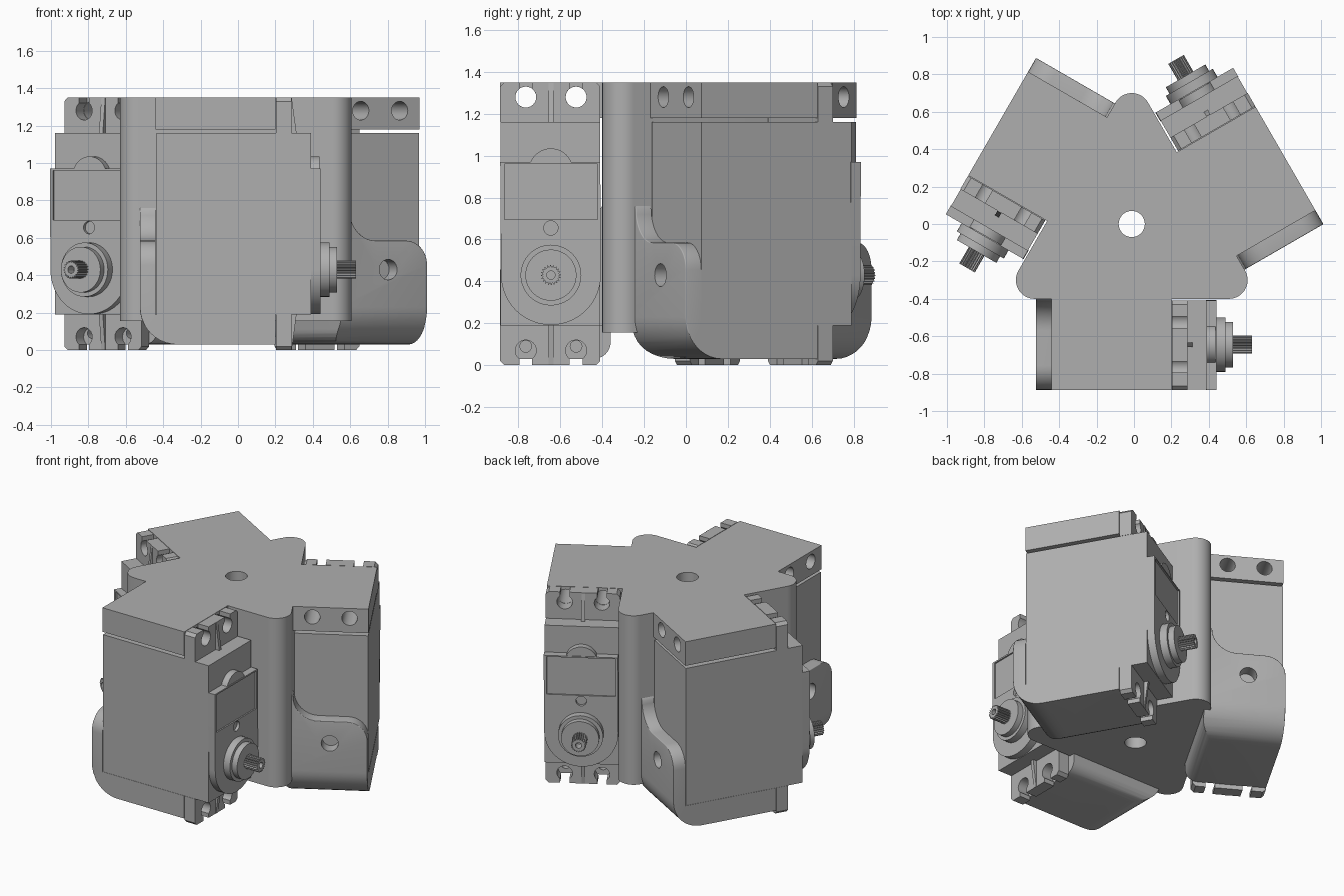
import bpy, bmesh
from math import sin, cos, radians, pi
from mathutils import Matrix

cube = bpy.data.objects.get("Cube")
if cube:
    bpy.data.objects.remove(cube, do_unlink=True)

grey = bpy.data.materials.new("mid grey")
grey.use_nodes = True
colour = (0.43, 0.43, 0.43, 1)
grey.diffuse_color = colour
grey.node_tree.nodes["Principled BSDF"].inputs["Base Color"].default_value = colour

HUB_X = -0.012                 # axis of the three-fold symmetry
TOP = 1.35
OUT, IN = -0.887, -0.41        # outer and inner ends of an arm
MID, SHAFT_Z = -0.645, 0.43    # motor shaft position
BOLTS = (MID - 0.12, MID + 0.12)


def arc(cx, cy, r, a0=0, a1=360, n=32):
    full = abs(a1 - a0) == 360
    return [(cx + r * cos(radians(a0 + (a1 - a0) * i / n)),
             cy + r * sin(radians(a0 + (a1 - a0) * i / n)))
            for i in range(n if full else n + 1)]


def rect(a0, a1, b0, b1):
    return [(a0, b0), (a1, b0), (a1, b1), (a0, b1)]


def prism(name, pts, axis, lo, hi):
    """Extrude an outline along x (y,z points), y (x,z points) or z (x,y points)."""
    def place(p, d):
        return {"x": (d, *p), "y": (p[0], d, p[1]), "z": (*p, d)}[axis]
    bm = bmesh.new()
    ends = [[bm.verts.new(place(p, d)) for p in pts] for d in (lo, hi)]
    for ring in ends:
        bm.faces.new(ring)
    n = len(pts)
    for i in range(n):
        j = (i + 1) % n
        bm.faces.new((ends[0][i], ends[0][j], ends[1][j], ends[1][i]))
    bmesh.ops.recalc_face_normals(bm, faces=bm.faces)
    mesh = bpy.data.meshes.new(name)
    bm.to_mesh(mesh)
    bm.free()
    mesh.materials.append(grey)
    obj = bpy.data.objects.new(name, mesh)
    bpy.context.collection.objects.link(obj)
    return obj


def combine(obj, cutter, operation="DIFFERENCE"):
    mod = obj.modifiers.new("cut", "BOOLEAN")
    mod.operation, mod.object, mod.solver = operation, cutter, "EXACT"
    bpy.context.view_layer.update()
    graph = bpy.context.evaluated_depsgraph_get()
    mesh = bpy.data.meshes.new_from_object(obj.evaluated_get(graph))
    obj.modifiers.clear()
    obj.data = mesh
    bpy.data.objects.remove(cutter, do_unlink=True)


def smooth(obj, angle=35):
    for face in obj.data.polygons:
        face.use_smooth = True
    obj.data.set_sharp_from_angle(angle=radians(angle))


# Central hub: triangle with round lobes and a bore
outline = []
for a in (90, 210, 330):
    outline += arc(0.6 * cos(radians(a)), 0.6 * sin(radians(a)), 0.1, a - 60, a + 60, 14)
hub = prism("hub", outline, "z", 0.155, TOP)
combine(hub, prism("bore", arc(0, 0, 0.07), "z", 0, 2))
smooth(hub)
hub.location.x = HUB_X

parts = []

# Top plate of an arm, with two bolt holes
plate = prism("top_plate", rect(-0.44, 0.2, 1.18, TOP), "y", OUT, -0.39)
for y in BOLTS:
    combine(plate, prism("hole", arc(y, 1.28, 0.05, n=24), "x", -1, 1))
parts.append(plate)

# Lower tray with rounded corner and rising side shield
section = arc(-0.325, 0.23, 0.2, 180, 270, 10) + [
    (0.2, 0.03), (0.2, 0.19), (-0.44, 0.19), (-0.44, 0.9), (-0.525, 0.9)]
side = [(OUT, 0.03)] + arc(-0.44, 0.11, 0.08, 270, 360, 6) + [(-0.36, 0.76), (-0.4, 0.76)]
side += arc(-0.57, 0.745, 0.16, 0, -90, 10) + arc(OUT + 0.13, 0.455, 0.13, 90, 180, 8)
tray = prism("tray_and_shield", section, "y", -1, 0)
combine(tray, prism("side_outline", side, "x", -1, 1), "INTERSECT")
bm = bmesh.new()
bm.from_mesh(tray.data)
rim = [e for e in bm.edges
       if all(v.co.x < -0.5 and v.co.y < -0.37 for v in e.verts)
       and len(e.link_faces) == 2 and e.calc_face_angle() > radians(50)]
bmesh.ops.bevel(bm, geom=rim, offset=0.04, segments=4, profile=0.5,
                affect="EDGES", clamp_overlap=True)
bm.to_mesh(tray.data)
bm.free()
combine(tray, prism("pivot_hole", arc(MID, SHAFT_Z, 0.055, n=24), "x", -0.7, -0.44))
for y in BOLTS:
    combine(tray, prism("pilot", arc(y, 0.09, 0.028, n=16), "x", 0.05, 0.4))
parts.append(tray)

# Motor body
parts.append(prism("motor_body", rect(-0.437, 0.39, 0.19, 1.16), "y", OUT + 0.002, IN))

# Gear cover on the motor face: round below, square above, with recessed panel
cover = prism("gear_cover", arc(MID, SHAFT_Z, 0.238, 180, 360, 28)
              + [(IN, 0.97), (OUT, 0.97)], "x", 0.385, 0.44)
combine(cover, prism("panel", rect(MID - 0.222, MID + 0.222, 0.695, 0.96), "x", 0.43, 0.5))
combine(cover, prism("dimple", arc(MID, 0.655, 0.034, n=20), "x", 0.42, 0.5))
parts.append(cover)
parts.append(prism("cover_bump", arc(MID, 0.93, 0.105, 20, 160, 16), "x", 0.385, 0.435))

# Mounting tabs with keyhole slots, and a tapered rib, at both ends
for end in ("upper", "lower"):
    def flip(z):
        return z if end == "upper" else TOP - z
    corners = [(OUT, 1.16), (IN, 1.16), (IN, 1.33), (IN - 0.02, TOP),
               (OUT + 0.02, TOP), (OUT, 1.33)]
    tab = prism(end + "_tab", [(y, flip(z)) for y, z in corners], "x", 0.203, 0.285)
    for y in BOLTS:
        slot = arc(y, 1.28, 0.05, 127, 413, 20) + [(y + 0.03, 1.4), (y - 0.03, 1.4)]
        combine(tab, prism("slot", [(a, flip(z)) for a, z in slot], "x", 0.1, 0.4))
    rib = [(0.28, 1.16), (0.313, 1.16), (0.287, TOP), (0.28, TOP)]
    parts += [tab, prism(end + "_rib", [(x, flip(z)) for x, z in rib], "y",
                         MID - 0.012, MID + 0.012)]

# Stepped output boss and splined shaft
for name, r, lo, hi in (("boss_base", 0.145, 0.43, 0.49), ("boss_collar", 0.122, 0.48, 0.53)):
    parts.append(prism(name, arc(MID, SHAFT_Z, r, n=40), "x", lo, hi))
teeth = [(MID + (0.048 if i % 4 < 2 else 0.039) * cos(i * pi / 40),
          SHAFT_Z + (0.048 if i % 4 < 2 else 0.039) * sin(i * pi / 40)) for i in range(80)]
shaft = prism("splined_shaft", teeth, "x", 0.52, 0.632)
combine(shaft, prism("screw_hole", arc(MID, SHAFT_Z, 0.02, n=16), "x", 0.57, 0.7))
parts.append(shaft)

# Repeat the arm three times around the hub
for part in parts:
    smooth(part)
    base = part.name
    for k in range(3):
        arm = part if k == 0 else part.copy()
        if k:
            bpy.context.collection.objects.link(arm)
        arm.name = f"{base}_{k + 1}"
        arm.matrix_world = (Matrix.Translation((HUB_X, 0, 0))
                            @ Matrix.Rotation(radians(120 * k), 4, "Z")
                            @ Matrix.Translation((-HUB_X, 0, 0)))
